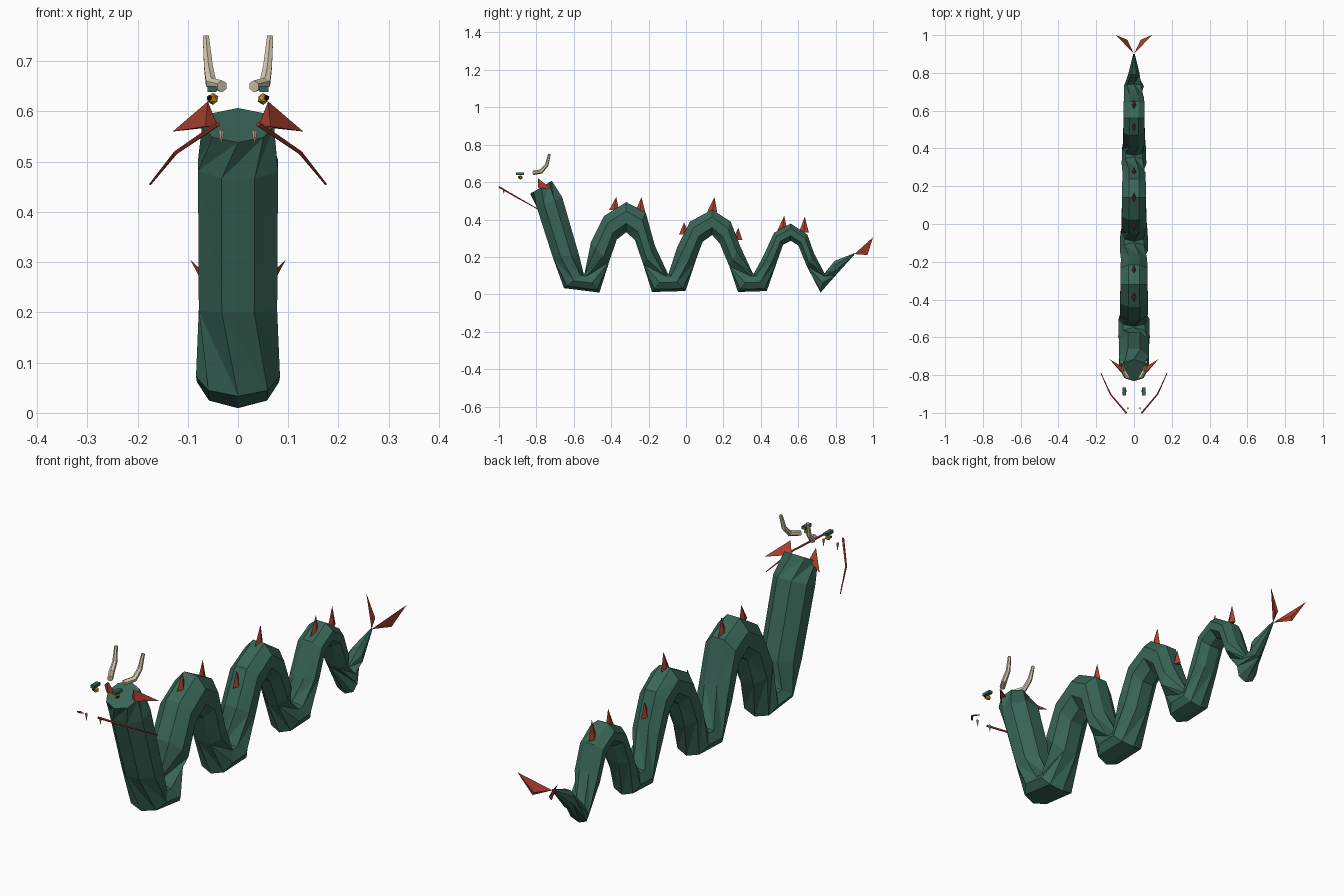
import bpy, bmesh, math
from mathutils import Vector

if "Cube" in bpy.data.objects:
    bpy.data.objects.remove(bpy.data.objects["Cube"], do_unlink=True)


def material(name, rgb):
    m = bpy.data.materials.new(name)
    m.use_nodes = True
    m.diffuse_color = (*rgb, 1)
    m.node_tree.nodes["Principled BSDF"].inputs["Base Color"].default_value = (*rgb, 1)
    return m


GREEN = material("sea green", (0.04, 0.13, 0.095))
RED = material("fin red", (0.43, 0.055, 0.033))
BONE = material("bone", (0.66, 0.58, 0.42))
GOLD = material("eye gold", (0.6, 0.31, 0.015))
BLACK = material("pupil black", (0.01, 0.01, 0.01))


def finish(bm, name, mat):
    bmesh.ops.recalc_face_normals(bm, faces=bm.faces)
    mesh = bpy.data.meshes.new(name)
    bm.to_mesh(mesh)
    bm.free()
    mesh.materials.append(mat)
    ob = bpy.data.objects.new(name, mesh)
    bpy.context.collection.objects.link(ob)
    return ob


def hull(name, points, mat):
    bm = bmesh.new()
    for p in points:
        bm.verts.new(p)
    bmesh.ops.convex_hull(bm, input=bm.verts)
    return finish(bm, name, mat)


def loft(name, rings, mat):
    """Skin rings of points, splitting each quad along its shorter diagonal."""
    bm = bmesh.new()
    rows = [[bm.verts.new(p) for p in ring] for ring in rings]
    n = len(rows[0])
    for a, b in zip(rows, rows[1:]):
        for i in range(n):
            j = (i + 1) % n
            if (a[i].co - b[j].co).length < (a[j].co - b[i].co).length:
                tris = (a[i], a[j], b[j]), (a[i], b[j], b[i])
            else:
                tris = (a[i], a[j], b[i]), (a[j], b[j], b[i])
            for t in tris:
                bm.faces.new(t)
    bm.faces.new(rows[0])
    bm.faces.new(rows[-1])
    return finish(bm, name, mat)


def tube(name, path, radii, sides, mat):
    pts = [Vector(p) for p in path]
    rings = []
    for k, p in enumerate(pts):
        d = (pts[min(k + 1, len(pts) - 1)] - pts[max(k - 1, 0)]).normalized()
        u = d.cross(Vector((1, 0, 0))).normalized()
        v = d.cross(u)
        rings.append([p + radii[k] * (u * math.cos(t) + v * math.sin(t))
                      for t in (math.tau * i / sides for i in range(sides))])
    return loft(name, rings, mat)


# Body sections: back y, z and belly y, z, from neck to tail
SECTIONS = [
    (-.72, .605, -.83, .54), (-.66, .52, -.8, .465), (-.57, .21, -.715, .2),
    (-.55, .11, -.65, .035), (-.54, .11, -.465, .012),
    (-.51, .28, -.41, .17), (-.44, .42, -.37, .29), (-.32, .495, -.32, .33),
    (-.215, .44, -.275, .29), (-.165, .26, -.23, .16),
    (-.1, .11, -.18, .015), (-.09, .11, -.005, .02),
    (-.05, .25, .05, .17), (.02, .39, .09, .28), (.14, .455, .14, .315),
    (.24, .39, .18, .27), (.29, .26, .23, .15),
    (.355, .11, .28, .015), (.365, .11, .43, .02),
    (.41, .2, .49, .18), (.47, .33, .52, .265), (.56, .38, .56, .285),
    (.65, .32, .6, .26), (.685, .22, .645, .15),
    (.74, .11, .72, .012), (.795, .18, .8, .1), (.9, .22, .9, .212)]

rings = []
for k, (by, bz, vy, vz) in enumerate(SECTIONS):
    back, belly = Vector((0, by, bz)), Vector((0, vy, vz))
    mid, half = (back + belly) / 2, (back - belly) / 2
    width = 0.068 - 0.019 * mid.y
    if k == 0:
        width = 0.068
    if mid.y > 0.7:
        width = max(0.004, 0.05 * (0.9 - mid.y) / 0.17)
    # the skin twists where the coils touch the ground and at the neck end
    phase = -67.5 if k == 0 or vz < 0.05 else 0
    ring = []
    for i in range(8):
        t = math.radians(22.5 + 45 * i + phase)
        ring.append(mid + (half * math.cos(t) + Vector((width * math.sin(t), 0, 0))) / 0.95)
    rings.append(ring)
loft("body", rings, GREEN)

# Spikes along the back: base y, base z, tip y, tip z
for y, z, ty, tz in [(-.385, .45, -.373, .52), (-.245, .44, -.238, .52),
                     (-.01, .32, -.01, .385), (.14, .44, .152, .52),
                     (.275, .29, .28, .355), (.515, .34, .525, .42),
                     (.63, .33, .635, .415)]:
    hull("back_spike", [(0, y - .027, z), (0, y + .027, z), (.012, y, z),
                        (-.012, y, z), (0, ty, tz)], RED)

# Mirrored parts
for side, s in (("left", 1), ("right", -1)):
    hull(side + "_tail_fin", [(0, .9, .215), (s * .095, 1, .305),
                              (s * .045, .97, .21), (s * .035, .975, .225)], RED)
    hull(side + "_ear_fin", [(s * .06, -.79, .62), (s * .065, -.79, .57),
                             (s * .04, -.77, .57), (s * .13, -.715, .56)], RED)
    tube(side + "_whisker", [(s * .04, -1, .575), (s * .125, -.9, .517),
                             (s * .175, -.79, .455)], (.005, .004, .002), 5, RED)
    tube(side + "_horn", [(s * .032, -.815, .65), (s * .054, -.775, .657),
                          (s * .059, -.745, .69), (s * .064, -.73, .75)],
         (.012, .012, .01, .007), 6, BONE)
    tube(side + "_fang", [(s * .033, -.975, .563), (s * .033, -.973, .532)],
         (.006, .0005), 5, BONE)

    # Eye, pupil and brow
    bm = bmesh.new()
    bmesh.ops.create_icosphere(bm, subdivisions=1, radius=.012)
    eye = finish(bm, side + "_eye", GOLD)
    eye.location = (s * .05, -.885, .625)
    bm = bmesh.new()
    bmesh.ops.create_icosphere(bm, subdivisions=1, radius=.006)
    pupil = finish(bm, side + "_pupil", BLACK)
    pupil.location = (s * .057, -.893, .627)
    bm = bmesh.new()
    bmesh.ops.create_cube(bm, size=1)
    brow = finish(bm, side + "_brow", GREEN)
    brow.scale = (.018, .042, .012)
    brow.location = (s * .052, -.887, .645)
